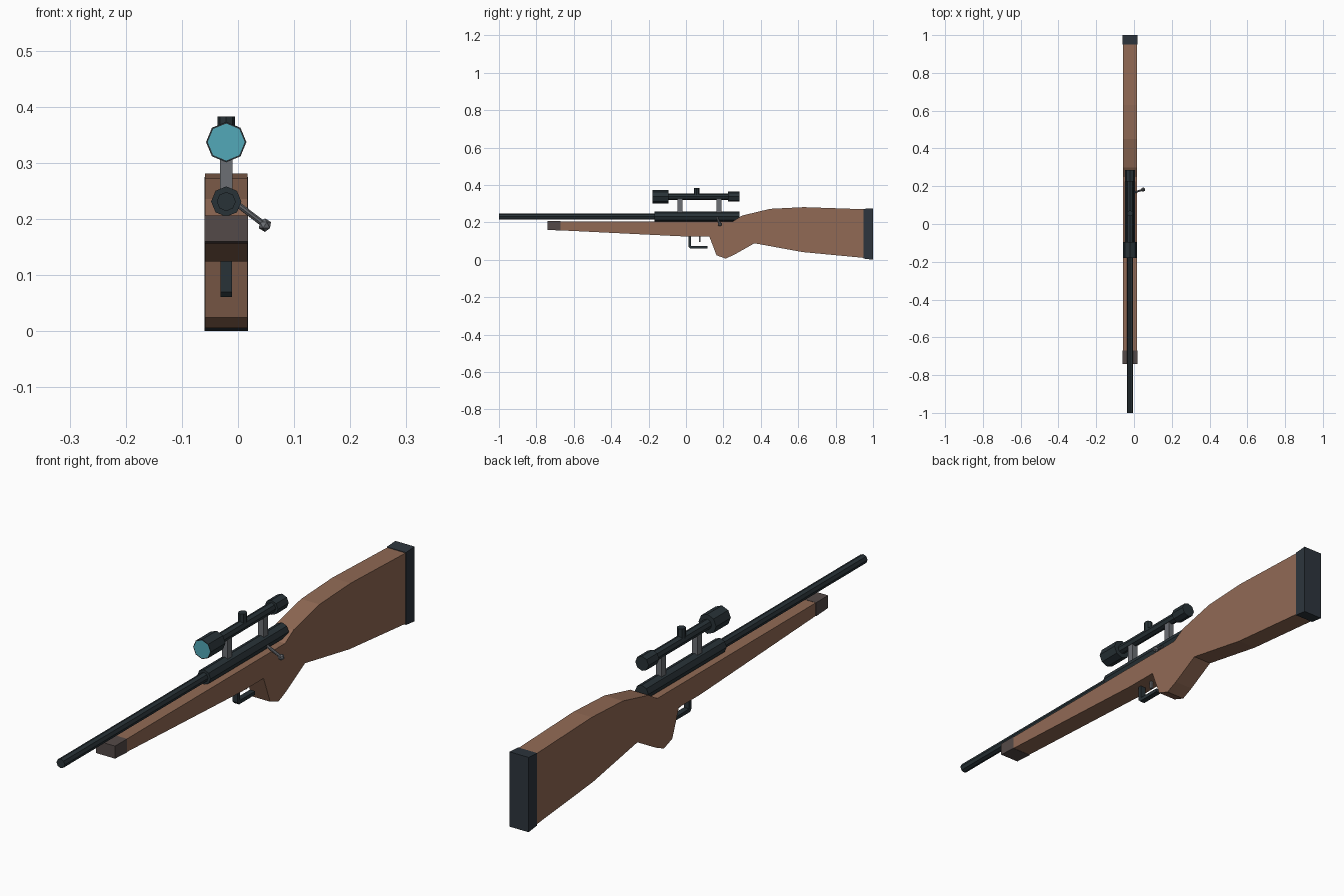
import bpy, bmesh, math
from mathutils import Vector

if "Cube" in bpy.data.objects:
    bpy.data.objects.remove(bpy.data.objects["Cube"])

CX = -0.021  # centre plane of the rifle (bolt handle sticks out to +x)


def mat(name, rgb):
    m = bpy.data.materials.new(name)
    lin = [((c / 255 + 0.055) / 1.055) ** 2.4 for c in rgb]
    m.diffuse_color = (*lin, 1)
    m.use_nodes = True
    m.node_tree.nodes["Principled BSDF"].inputs["Base Color"].default_value = m.diffuse_color
    return m


WOOD = mat("brown_wood", (145, 106, 85))
TIP = mat("dark_tip_wood", (84, 74, 72))
METAL = mat("dark_metal", (40, 50, 55))
RUBBER = mat("dark_rubber", (45, 53, 61))
STEEL = mat("grey_steel", (108, 111, 116))
GLASS = mat("teal_glass", (82, 168, 184))


def finish(name, bm, *mats):
    bmesh.ops.recalc_face_normals(bm, faces=bm.faces)
    me = bpy.data.meshes.new(name)
    bm.to_mesh(me)
    bm.free()
    for m in mats:
        me.materials.append(m)
    ob = bpy.data.objects.new(name, me)
    bpy.context.collection.objects.link(ob)
    return ob


def slab(name, profile, width, m):
    """Side profile of (y, z) points extruded evenly about the centre plane."""
    bm = bmesh.new()
    f = bm.faces.new([bm.verts.new((CX - width / 2, y, z)) for y, z in profile])
    ext = bmesh.ops.extrude_face_region(bm, geom=[f])["geom"]
    bmesh.ops.translate(bm, vec=(width, 0, 0),
                        verts=[v for v in ext if isinstance(v, bmesh.types.BMVert)])
    return finish(name, bm, m)


def box(name, y0, y1, z0, z1, width, m):
    return slab(name, [(y0, z0), (y1, z0), (y1, z1), (y0, z1)], width, m)


def rod(name, a, b, r, m, sides=8):
    """Faceted cylinder between two points."""
    a, b = Vector(a), Vector(b)
    bm = bmesh.new()
    bmesh.ops.create_cone(bm, cap_ends=True, segments=sides, radius1=r, radius2=r,
                          depth=(b - a).length)
    ob = finish(name, bm, m)
    ob.rotation_mode = 'QUATERNION'
    ob.rotation_quaternion = Vector((0, 0, 1)).rotation_difference(b - a)
    ob.location = (a + b) / 2
    return ob


def tube(name, y0, y1, z, r, m=METAL):
    return rod(name, (CX, y0, z), (CX, y1, z), r, m)


# Wooden stock with pistol grip, fore-end tip and butt pad
slab("stock", [(-0.67, 0.205), (-0.67, 0.157), (0.0, 0.124), (0.125, 0.124),
               (0.163, 0.024), (0.212, 0.006), (0.26, 0.028), (0.366, 0.088),
               (0.623, 0.041), (0.95, 0.01), (0.95, 0.27), (0.63, 0.281),
               (0.45, 0.272), (0.30, 0.236), (0.25, 0.205)], 0.075, WOOD)
slab("fore_end_tip", [(-0.74, 0.206), (-0.74, 0.16), (-0.67, 0.156), (-0.67, 0.206)],
     0.078, TIP)
slab("butt_pad", [(0.95, 0.006), (1.0, 0.0), (1.0, 0.275), (0.95, 0.272)], 0.078, RUBBER)

# Barrel and receiver
tube("barrel", -1.0, -0.16, 0.231, 0.017)
tube("receiver", -0.168, 0.287, 0.231, 0.027)

# Scope body; the front bell has an inset glass face
SZ = 0.337
tube("scope_tube", -0.10, 0.23, SZ, 0.018)
tube("scope_eyepiece", 0.224, 0.286, SZ, 0.027)
bell = tube("scope_bell", -0.094, -0.179, SZ, 0.036)
bell.data.materials.append(GLASS)
bm = bmesh.new()
bm.from_mesh(bell.data)
front = max(bm.faces, key=lambda f: f.calc_center_median().z)
bmesh.ops.inset_region(bm, faces=[front], thickness=0.003)
front.material_index = 1
bm.to_mesh(bell.data)
bm.free()
rod("scope_turret", (CX, 0.057, SZ), (CX, 0.057, 0.383), 0.0155, METAL)

# Scope mounts
for name, y in (("front_mount", -0.033), ("rear_mount", 0.176)):
    box(name, y - 0.013, y + 0.013, 0.245, 0.33, 0.023, STEEL)

# Bolt handle and knob
knob_at = (0.048, 0.182, 0.189)
rod("bolt_handle", (-0.01, 0.163, 0.233), knob_at, 0.0055, STEEL)
bm = bmesh.new()
bmesh.ops.create_icosphere(bm, subdivisions=1, radius=0.0122)
finish("bolt_knob", bm, STEEL).location = knob_at

# Trigger guard and trigger
slab("trigger_guard", [(0.013, 0.13), (0.013, 0.07), (0.021, 0.061), (0.115, 0.061),
                       (0.115, 0.074), (0.027, 0.074), (0.027, 0.13)], 0.021, METAL)
slab("trigger", [(0.068, 0.13), (0.07, 0.096), (0.078, 0.096), (0.079, 0.13)], 0.01, STEEL)
